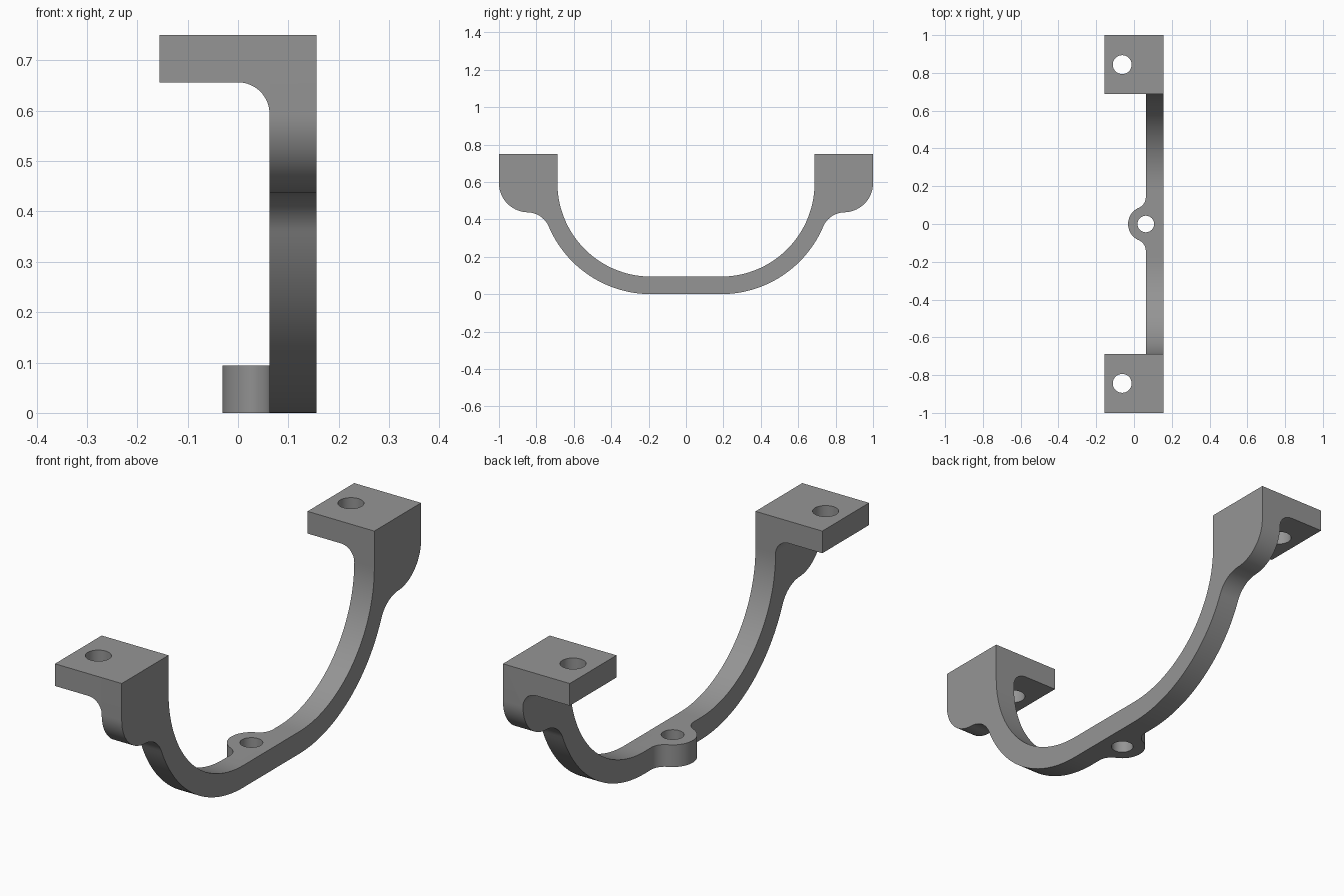
import bpy, bmesh, math
from mathutils import Vector

if "Cube" in bpy.data.objects:
    bpy.data.objects.remove(bpy.data.objects["Cube"])

grey = bpy.data.materials.new("grey_metal")
grey.diffuse_color = (0.3, 0.3, 0.3, 1)
grey.use_nodes = True
grey.node_tree.nodes["Principled BSDF"].inputs["Base Color"].default_value = grey.diffuse_color


def arc(cx, cy, r, a0, a1, n=20):
    """Points on an arc, angles in degrees."""
    return [(cx + r * math.cos(math.radians(a0 + (a1 - a0) * i / n)),
             cy + r * math.sin(math.radians(a0 + (a1 - a0) * i / n)))
            for i in range(n + 1)]


def prism(name, pts, place, start, end):
    """Extrude a closed outline from start to end; place maps (u, v, depth) to xyz."""
    bm = bmesh.new()
    face = bm.faces.new([bm.verts.new(place(u, v, start)) for u, v in pts])
    step = Vector(place(0, 0, end)) - Vector(place(0, 0, start))
    ext = bmesh.ops.extrude_face_region(bm, geom=[face], use_keep_orig=True)
    bmesh.ops.translate(bm, vec=step,
                        verts=[g for g in ext["geom"] if isinstance(g, bmesh.types.BMVert)])
    bmesh.ops.remove_doubles(bm, verts=bm.verts, dist=1e-5)
    bmesh.ops.recalc_face_normals(bm, faces=bm.faces)
    mesh = bpy.data.meshes.new(name)
    bm.to_mesh(mesh)
    bm.free()
    mesh.materials.append(grey)
    obj = bpy.data.objects.new(name, mesh)
    bpy.context.collection.objects.link(obj)
    return obj


def combine(target, tool, operation):
    mod = target.modifiers.new(operation.lower(), "BOOLEAN")
    mod.object, mod.operation, mod.solver = tool, operation, "EXACT"
    bpy.context.view_layer.objects.active = target
    bpy.ops.object.modifier_apply(modifier=mod.name)
    bpy.data.objects.remove(tool)


along_x = lambda u, v, d: (d, u, v)
along_y = lambda u, v, d: (u, d, v)
along_z = lambda u, v, d: (u, v, d)

FACE, BACK, TOP, T = 0.0625, 0.15625, 0.75, 0.09375

# Curved strap with thick rounded ends, mirrored about y = 0
cy, cz, r_out, foot = 0.1875, 0.59375, 0.59375, 0.4375
dy = 0.85 - cy
r_neck = (dy**2 + (cz - foot)**2 - r_out**2) / (2 * (r_out - cz + foot))
neck_z = foot - r_neck
ang = math.degrees(math.atan2(neck_z - cz, dy))
half = arc(cy, cz, r_out, -90, ang, 32)
half += arc(0.85, neck_z, r_neck, 180 + ang, 90)[1:]
half += arc(0.84375, cz, 0.15625, -90, 0)
half += [(1, TOP), (0.6875, TOP)]
half += arc(cy, cz, 0.5, 0, -90, 36)
bracket = prism("bracket", half + [(-y, z) for y, z in reversed(half)], along_x, FACE, BACK)

# Mounting tabs with a fillet under each one
tab = [(BACK, TOP), (-BACK, TOP), (-BACK, TOP - T)]
tab += arc(0, cz, FACE, 90, 0, 16) + [(BACK, cz)]
for s in (-1, 1):
    combine(bracket, prism("tab", tab, along_y, s * 0.6875, s), "UNION")

# Central boss blended into the strap
r_boss, r_fil = T, 0.0625
yf = math.sqrt((r_boss + r_fil)**2 - r_fil**2)
a = math.degrees(math.atan2(yf, r_fil))
boss = [(0.11, -yf), (0.11, yf)]
boss += arc(FACE - r_fil, yf, r_fil, 0, -a, 14)
boss += arc(FACE, 0, r_boss, 180 - a, 180 + a, 32)[1:-1]
boss += arc(FACE - r_fil, -yf, r_fil, a, 0, 14)
combine(bracket, prism("boss", boss, along_z, 0, T), "UNION")

# Screw holes
for x, y, r, z0, z1 in ((-FACE, -0.84375, 0.05, 0.6, 0.8), (-FACE, 0.84375, 0.05, 0.6, 0.8),
                        (FACE, 0, 0.044, -0.05, 0.15)):
    combine(bracket, prism("hole", arc(x, y, r, 0, 360, 40)[:-1], along_z, z0, z1), "DIFFERENCE")

bpy.ops.object.select_all(action="DESELECT")
bracket.select_set(True)
bpy.context.view_layer.objects.active = bracket
bpy.ops.object.shade_smooth_by_angle(angle=math.radians(30))
